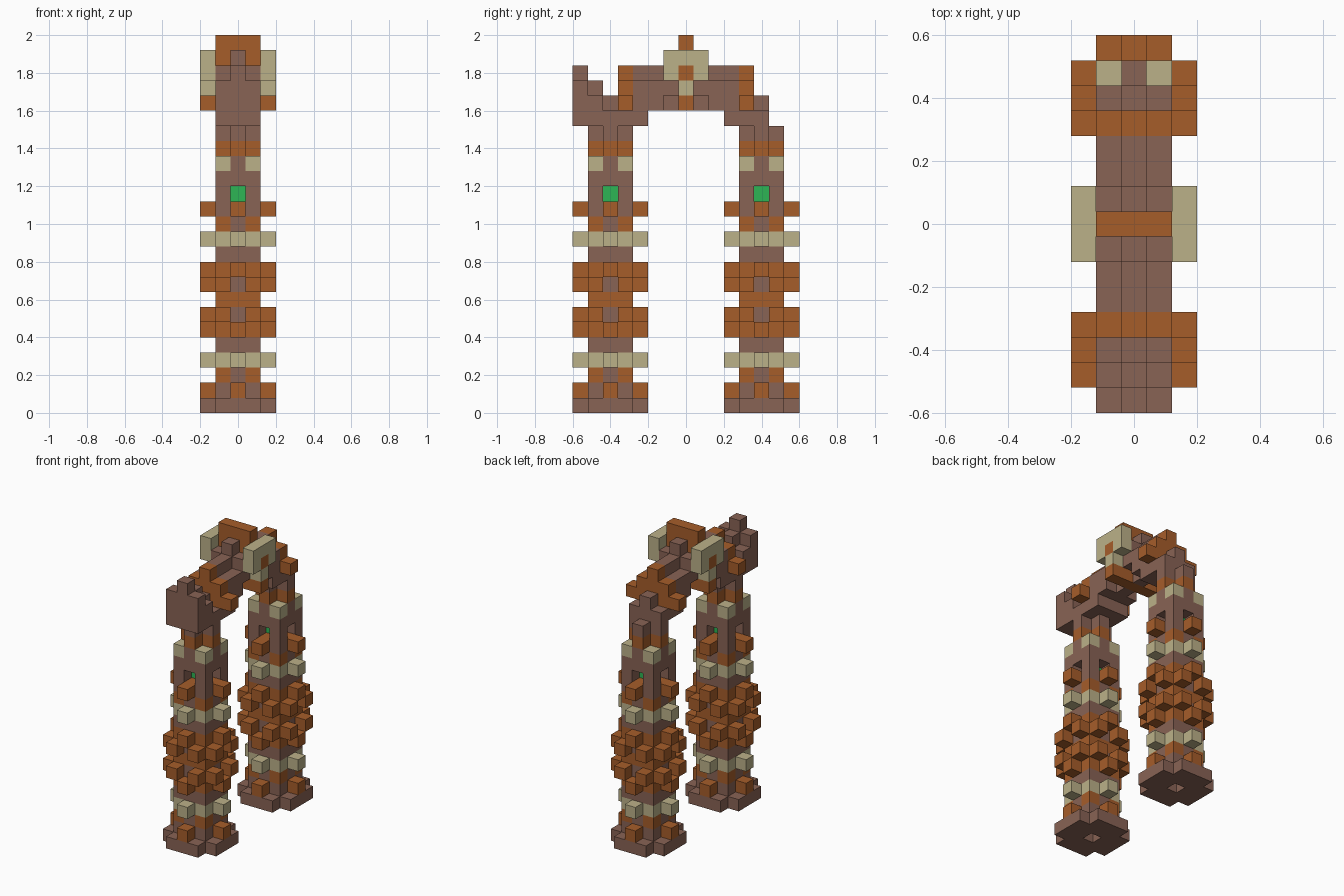
import bpy, bmesh
from mathutils import Vector

old = bpy.data.objects.get("Cube")
if old:
    bpy.data.objects.remove(old, do_unlink=True)

U = 0.08  # edge of one block


def material(name, rgb):
    m = bpy.data.materials.new(name)
    m.use_nodes = True
    m.diffuse_color = (*rgb, 1)
    m.node_tree.nodes["Principled BSDF"].inputs["Base Color"].default_value = (*rgb, 1)
    return m


MATS = [material("brown_stone", (0.25, 0.125, 0.09)),
        material("rust_orange", (0.38, 0.11, 0.023)),
        material("sand_beige", (0.50, 0.44, 0.25)),
        material("glowing_green", (0.027, 0.46, 0.09))]
BROWN, ORANGE, BEIGE, GREEN = range(4)

parts = {}


def box(part, xs, ys, zs, colour):
    """Fill an inclusive range of blocks with one colour."""
    for x in range(xs[0], xs[1] + 1):
        for y in range(ys[0], ys[1] + 1):
            for z in range(zs[0], zs[1] + 1):
                parts.setdefault(part, {})[x, y, z] = colour


def ring(part, cy, z, corner, mid):
    """Hollow three by three course; None leaves a gap."""
    for x in (-1, 0, 1):
        for y in (-1, 0, 1):
            colour = corner if x and y else mid
            if (x or y) and colour is not None:
                box(part, (x, x), (cy + y, cy + y), (z, z), colour)


def studs(part, cy, z, offsets, colour):
    """Blocks standing out of all four sides of a course."""
    for o in offsets:
        for s in (-2, 2):
            box(part, (s, s), (cy + o, cy + o), (z, z), colour)
            box(part, (o, o), (cy + s, cy + s), (z, z), colour)


def pillar(part, cy):
    # Plain shaft, then the coloured courses
    for z in range(16):
        ring(part, cy, z, BROWN, BROWN)
    studs(part, cy, 0, (-1, 0, 1), BROWN)
    for z in (1, 13):
        ring(part, cy, z, BROWN, ORANGE)
        studs(part, cy, z, (0,), ORANGE)
    for z in (2, 12):
        ring(part, cy, z, ORANGE, BROWN)
    for z in (3, 11):
        ring(part, cy, z, BEIGE, BEIGE)
        studs(part, cy, z, (0,), BEIGE)
    # Studded middle
    for z in (5, 9):
        ring(part, cy, z, ORANGE, ORANGE)
        studs(part, cy, z, (0,), ORANGE)
    for z in (6, 8):
        ring(part, cy, z, ORANGE, BROWN)
        studs(part, cy, z, (-1, 1), ORANGE)
    ring(part, cy, 7, ORANGE, ORANGE)
    # Lantern windows
    for y in (-1, 0, 1):
        for x in (-1, 0, 1):
            if (x == 0) != (y == 0):
                del parts[part][x, cy + y, 14]
    box(part, (0, 0), (cy, cy), (14, 14), GREEN)
    # Capital and cross-shaped neck
    ring(part, cy, 16, BEIGE, BROWN)
    ring(part, cy, 17, None, ORANGE)
    ring(part, cy, 18, None, BROWN)
    box(part, (0, 0), (cy, cy), (15, 18), BROWN)


pillar("front_pillar", -5)
pillar("back_pillar", 5)


def beam_slice(y, low, top, colour):
    """Slice of the beam with its middle one block higher than its sides."""
    box("arch_beam", (-1, 1), (y, y), (low, top - 1), colour)
    box("arch_beam", (0, 0), (y, y), (top, top), colour)


# Arch beam with a raised front end
beam_slice(-7, 19, 22, BROWN)
beam_slice(-6, 19, 21, BROWN)
for s in (-1, 1):
    beam_slice(5 * s, 19, 20, BROWN)
    beam_slice(4 * s, 20, 22, ORANGE)
    box("arch_beam", (-1, 1), (4 * s, 4 * s), (19, 19), BROWN)
    beam_slice(3 * s, 19, 22, BROWN)
    beam_slice(2 * s, 20, 22, BROWN)
    beam_slice(s, 21, 23, BROWN)
    box("arch_beam", (0, 0), (s, s), (20, 20), BROWN)
    for x in (-2, 2):
        box("arch_beam", (x, x), (4 * s, 4 * s), (20, 20), ORANGE)

# Keystone and crest
box("arch_beam", (-1, 1), (0, 0), (21, 22), BROWN)
box("keystone", (-2, 2), (0, 0), (20, 20), ORANGE)
box("crest", (-1, 1), (0, 0), (23, 24), ORANGE)

# Shields on both sides of the beam
for side, x in (("left", 2), ("right", -2)):
    name = side + "_shield"
    box(name, (x, x), (-1, 1), (22, 23), BEIGE)
    box(name, (x, x), (0, 0), (21, 21), BEIGE)
    box(name, (x, x), (0, 0), (22, 22), ORANGE)

# Turn each part into a mesh of its exposed block faces
solid = {cell for cells in parts.values() for cell in cells}
AXES = [Vector(v) for v in ((1, 0, 0), (0, 1, 0), (0, 0, 1))]

for name, cells in parts.items():
    bm = bmesh.new()
    for cell, colour in cells.items():
        centre = Vector(cell) + Vector((0, 0, 0.5))
        for a in range(3):
            for s in (-1, 1):
                n = AXES[a] * s
                if tuple(int(c) for c in Vector(cell) + n) in solid:
                    continue
                u, v = AXES[(a + 1) % 3] * s / 2, AXES[(a + 2) % 3] / 2
                mid = centre + n / 2
                corners = (mid - u - v, mid + u - v, mid + u + v, mid - u + v)
                face = bm.faces.new([bm.verts.new(c * U) for c in corners])
                face.material_index = colour
    bmesh.ops.remove_doubles(bm, verts=bm.verts, dist=U / 100)
    mesh = bpy.data.meshes.new(name)
    bm.to_mesh(mesh)
    bm.free()
    for m in MATS:
        mesh.materials.append(m)
    bpy.context.collection.objects.link(bpy.data.objects.new(name, mesh))
